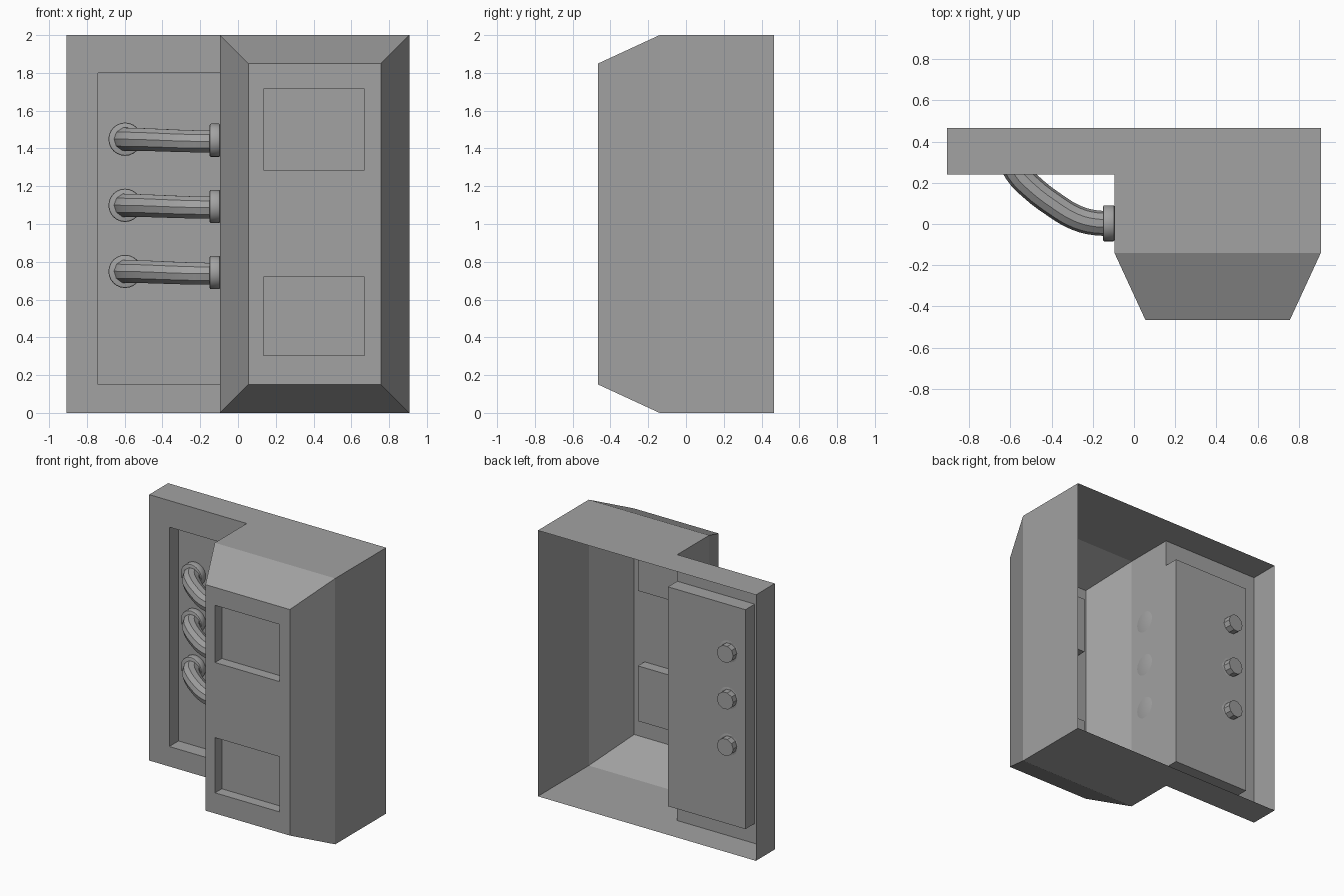
import bpy, bmesh, math
from mathutils import Vector

cube = bpy.data.objects.get("Cube")
if cube:
    bpy.data.objects.remove(cube, do_unlink=True)

grey = bpy.data.materials.new("plain_grey")
grey.use_nodes = True
tone = (0.36, 0.36, 0.36, 1)
grey.diffuse_color = tone
grey.node_tree.nodes["Principled BSDF"].inputs["Base Color"].default_value = tone

# Main outline of the open-backed housing
LEFT, STEP, RIGHT = -0.907, -0.095, 0.907
BACK, PLATE, SHOULDER, FRONT = 0.465, 0.24, -0.14, -0.465
TOP, SLOPE = 2.0, 0.15


def face(bm, points, facing):
    """Add a face whose normal points along the given direction."""
    f = bm.faces.new([bm.verts.new(p) for p in points])
    f.normal_update()
    if f.normal.dot(Vector(facing)) < 0:
        f.normal_flip()


def pocketed_panel(bm, x0, x1, z0, z1, y, depth, holes):
    """Front-facing panel with rectangular pockets sunk into it."""
    xs = sorted({x0, x1, *(v for h in holes for v in h[:2])})
    zs = sorted({z0, z1, *(v for h in holes for v in h[2:])})

    def rect(a, b, c, d, at):
        face(bm, [(a, at, c), (b, at, c), (b, at, d), (a, at, d)], (0, -1, 0))

    for a, b in zip(xs, xs[1:]):
        for c, d in zip(zs, zs[1:]):
            if not any(h[0] <= a and b <= h[1] and h[2] <= c and d <= h[3] for h in holes):
                rect(a, b, c, d, y)
    for a, b, c, d in holes:
        e = y + depth
        rect(a, b, c, d, e)
        for x, s in ((a, 1), (b, -1)):
            face(bm, [(x, y, c), (x, e, c), (x, e, d), (x, y, d)], (s, 0, 0))
        for z, s in ((c, 1), (d, -1)):
            face(bm, [(a, y, z), (b, y, z), (b, e, z), (a, e, z)], (0, 0, s))


def finish(bm, name):
    bmesh.ops.remove_doubles(bm, verts=bm.verts, dist=0.0001)
    mesh = bpy.data.meshes.new(name)
    bm.to_mesh(mesh)
    bm.free()
    obj = bpy.data.objects.new(name, mesh)
    bpy.context.collection.objects.link(obj)
    mesh.materials.append(grey)
    return obj


# Housing: L-shaped top and bottom, upright sides
bm = bmesh.new()
outline = [(LEFT, BACK), (LEFT, PLATE), (STEP, PLATE), (STEP, SHOULDER),
           (RIGHT, SHOULDER), (RIGHT, BACK)]
for z, s in ((0, -1), (TOP, 1)):
    face(bm, [(x, y, z) for x, y in outline], (0, 0, s))
for x, ya, yb, s in ((LEFT, PLATE, BACK, -1), (STEP, SHOULDER, PLATE, -1),
                     (RIGHT, SHOULDER, BACK, 1)):
    face(bm, [(x, ya, 0), (x, yb, 0), (x, yb, TOP), (x, ya, TOP)], (s, 0, 0))

# Sloping faces around the cabinet front
ix0, ix1, iz0, iz1 = STEP + SLOPE, RIGHT - SLOPE, SLOPE, TOP - SLOPE
outer = [(STEP, SHOULDER, 0), (RIGHT, SHOULDER, 0), (RIGHT, SHOULDER, TOP), (STEP, SHOULDER, TOP)]
inner = [(ix0, FRONT, iz0), (ix1, FRONT, iz0), (ix1, FRONT, iz1), (ix0, FRONT, iz1)]
for i in range(4):
    j = (i + 1) % 4
    face(bm, [outer[i], outer[j], inner[j], inner[i]], (0, -1, 0))

# Cabinet front with two pockets, back plate with one tall pocket
pocketed_panel(bm, ix0, ix1, iz0, iz1, FRONT, 0.08,
               [(0.135, 0.67, 0.305, 0.72), (0.135, 0.67, 1.285, 1.715)])
pocketed_panel(bm, LEFT, STEP, 0, TOP, PLATE, 0.11, [(-0.74, STEP, SLOPE, 1.8)])
finish(bm, "housing")


def collar(name, centre, axis):
    """Short ring with softened rims at a hose end."""
    bm = bmesh.new()
    bmesh.ops.create_cone(bm, cap_ends=True, segments=24, radius1=0.088,
                          radius2=0.088, depth=0.056)
    rims = [e for e in bm.edges if abs(e.verts[0].co.z - e.verts[1].co.z) < 0.001]
    bmesh.ops.bevel(bm, geom=rims, offset=0.008, segments=2, affect='EDGES', profile=0.5)
    obj = finish(bm, name)
    obj.location = centre
    obj.rotation_euler = Vector(axis).to_track_quat('Z', 'Y').to_euler()
    return obj


def hose(name, z):
    """Bent tube from the cabinet side through the plate pocket."""
    path = [(-0.097, 0.005, -0.006), (-0.18, 0.005, -0.006), (-0.28, 0.03, -0.004),
            (-0.39, 0.095, 0), (-0.5, 0.18, 0.004), (-0.565, 0.25, 0.005),
            (-0.6, 0.33, 0.006), (-0.605, 0.4, 0.006)]
    curve = bpy.data.curves.new(name, 'CURVE')
    curve.dimensions = '3D'
    curve.bevel_depth = 0.064
    curve.bevel_resolution = 3
    curve.resolution_u = 3
    curve.use_fill_caps = True
    spline = curve.splines.new('BEZIER')
    spline.bezier_points.add(len(path) - 1)
    for i, (p, (x, y, dz)) in enumerate(zip(spline.bezier_points, path)):
        p.co = (x, y, z + dz)
        p.handle_left_type = p.handle_right_type = 'AUTO'
        p.radius = 0.94 + 0.08 * i / (len(path) - 1)
    curve.materials.append(grey)
    obj = bpy.data.objects.new(name, curve)
    bpy.context.collection.objects.link(obj)
    return obj


# Three hoses, each with a collar at both ends
rounded = []
for label, z in (("lower", 0.743), ("middle", 1.093), ("upper", 1.443)):
    rounded.append(hose(label + "_hose", z))
    rounded.append(collar(label + "_side_collar", (STEP - 0.0275, 0.003, z), (1, 0, 0)))
    rounded.append(collar(label + "_plate_collar", (-0.598, 0.322, z + 0.006), (0, 1, 0)))

bpy.ops.object.select_all(action='DESELECT')
for obj in rounded:
    obj.select_set(True)
bpy.context.view_layer.objects.active = rounded[0]
bpy.ops.object.convert(target='MESH')
bpy.ops.object.shade_smooth_by_angle(angle=math.radians(35))
